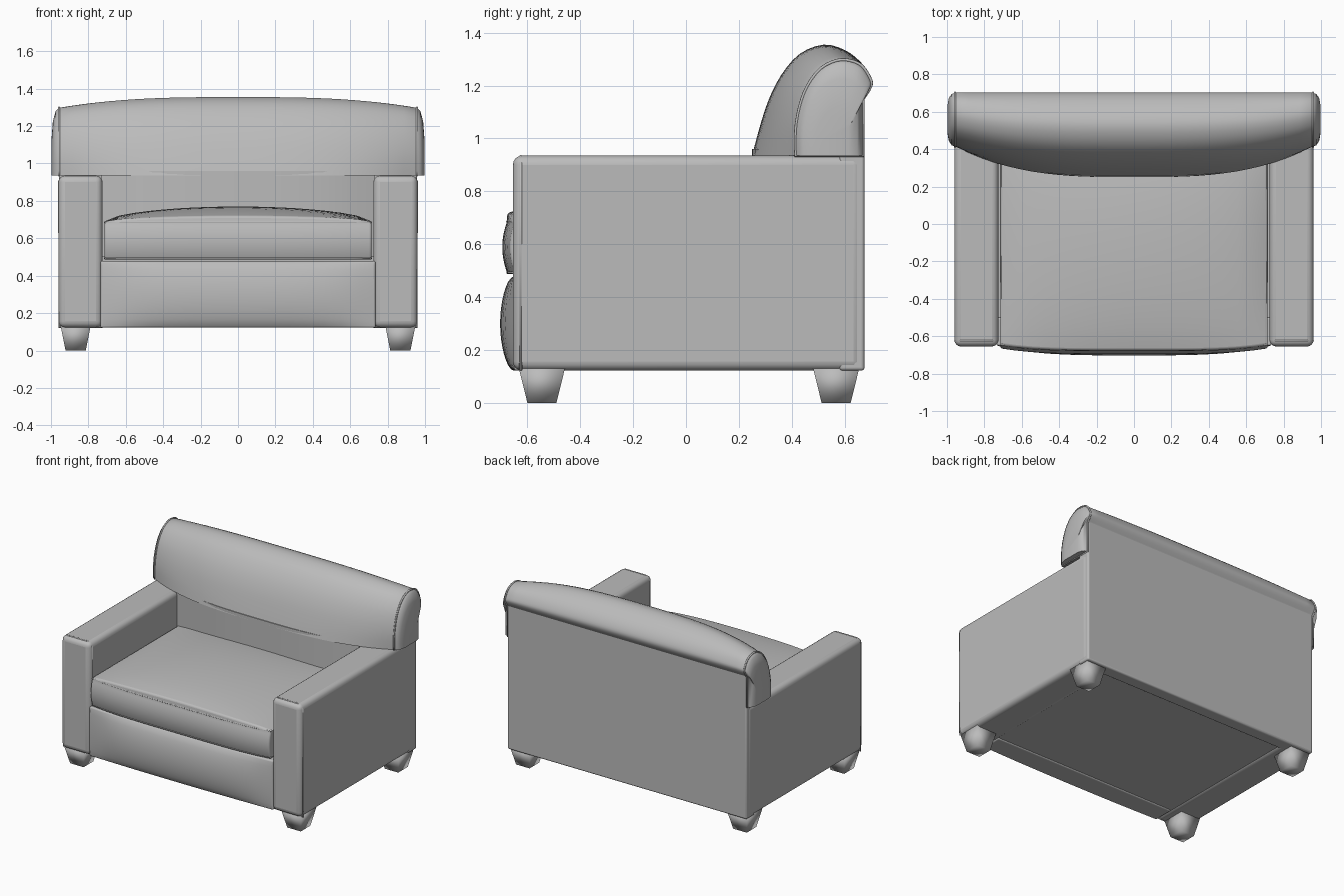
import bpy, bmesh, math
from mathutils import Vector

old = bpy.data.objects.get("Cube")
if old:
    bpy.data.objects.remove(old)

fabric = bpy.data.materials.new("grey_fabric")
fabric.use_nodes = True
GREY = (0.5, 0.5, 0.5, 1)
fabric.diffuse_color = GREY
fabric.node_tree.nodes["Principled BSDF"].inputs["Base Color"].default_value = GREY


def finish(bm, name, bevel=0.0, angle=40):
    bmesh.ops.recalc_face_normals(bm, faces=bm.faces)
    mesh = bpy.data.meshes.new(name)
    bm.to_mesh(mesh)
    bm.free()
    ob = bpy.data.objects.new(name, mesh)
    bpy.context.collection.objects.link(ob)
    mesh.materials.append(fabric)
    bpy.ops.object.select_all(action="DESELECT")
    ob.select_set(True)
    bpy.context.view_layer.objects.active = ob
    bpy.ops.object.shade_smooth_by_angle(angle=math.radians(angle))
    if bevel:
        mod = ob.modifiers.new("soft_edges", "BEVEL")
        mod.width = bevel
        mod.segments = 4
        mod.limit_method = "ANGLE"
        mod.angle_limit = math.radians(50)
    return ob


def box(name, lo, hi, bevel=0.0, cuts=0, warp=None, angle=40):
    """Box between two corners; warp receives the vertex and its -1..1 position."""
    bm = bmesh.new()
    bmesh.ops.create_cube(bm, size=2)
    if cuts:
        bmesh.ops.subdivide_edges(bm, edges=bm.edges[:], cuts=cuts, use_grid_fill=True)
    lo, hi = Vector(lo), Vector(hi)
    for v in bm.verts:
        u = v.co.copy()
        v.co = Vector((l + (h - l) * (c + 1) / 2 for l, h, c in zip(lo, hi, u)))
        if warp:
            warp(v.co, u)
    return finish(bm, name, bevel, angle)


def piping(name, points, radius=0.006):
    """Thin closed cord following a seam."""
    cu = bpy.data.curves.new(name, "CURVE")
    cu.dimensions = "3D"
    cu.bevel_depth = radius
    cu.bevel_resolution = 2
    sp = cu.splines.new("POLY")
    sp.points.add(len(points) - 1)
    for p, co in zip(sp.points, points):
        p.co = (*co, 1)
    sp.use_cyclic_u = True
    cu.materials.append(fabric)
    ob = bpy.data.objects.new(name, cu)
    bpy.context.collection.objects.link(ob)


def bulge(a):
    return max(0.0, 1 - a * a)


# Base, back panel
box("base", (-0.94, -0.62, 0.13), (0.94, 0.65, 0.47))
box("back_panel", (-0.957, 0.58, 0.122), (0.957, 0.675, 1.17), 0.012)


# Front apron, swelling forward
def apron_warp(co, u):
    if u.y < 0:
        co.y -= 0.045 * bulge(u.z) ** 0.7 * (1 - abs(u.x) ** 4) + 0.008 * bulge(u.x)


box("front_apron", (-0.735, -0.65, 0.122), (0.735, -0.5, 0.478), 0.02, 15, apron_warp)


# Seat cushion, crowned on top with a bowed front
def bow(x):
    return 0.03 * (1 - abs(x) ** 4)


def seat_warp(co, u):
    if u.z > 0.99:
        co.z += 0.08 * (bulge(u.x) * bulge(max(-1, u.y * 0.9))) ** 0.6
    if u.y < 0:
        co.y -= -u.y * bow(u.x)
    if u.y < -0.99:
        co.y -= 0.02 * bulge(u.z)


box("seat_cushion", (-0.715, -0.645, 0.488), (0.715, 0.4, 0.69), 0.012, 17, seat_warp)
xs = [-1 + i / 8 for i in range(17)]
for label, z in (("upper", 0.685), ("lower", 0.493)):
    front = [(0.71 * x, -0.644 - bow(x), z) for x in xs]
    piping(f"seat_piping_{label}", front + [(0.712, 0.35, z), (-0.712, 0.35, z)])


# Lower back cushion between the arms
def lower_warp(co, u):
    if u.y < 0:
        co.y += -u.y * 0.2 * abs(co.x / 0.95) ** 3


box("lower_back", (-0.73, 0.25, 0.5), (0.73, 0.62, 0.96), 0, 15, lower_warp)

# Upper back roll: middle and end profiles blended across the width
MIDDLE = [(0.25, 0.935), (0.275, 1.03), (0.31, 1.14), (0.36, 1.24), (0.43, 1.32),
          (0.52, 1.355), (0.6, 1.335), (0.66, 1.29), (0.695, 1.24), (0.7, 1.2),
          (0.67, 1.15), (0.67, 0.935)]
END = [(0.415, 0.935), (0.415, 1.03), (0.43, 1.12), (0.46, 1.2), (0.51, 1.265),
       (0.57, 1.295), (0.62, 1.295), (0.665, 1.275), (0.695, 1.23), (0.7, 1.2),
       (0.67, 1.15), (0.67, 0.935)]


def smooth_profile(pts, steps=3):
    """Catmull-Rom through the rounded part, straight along the back."""
    out = []
    for i in range(len(pts) - 2):
        a, b, c, d = (Vector(pts[min(max(j, 0), len(pts) - 2)]) for j in (i - 1, i, i + 1, i + 2))
        for k in range(steps):
            t = k / steps
            out.append(b + (c - a) * t / 2 + (a - 2.5 * b + 2 * c - d / 2) * t * t
                       + (1.5 * (b - c) + (d - a) / 2) * t ** 3)
    return out + [Vector(p) for p in pts[-2:]]


middle, end = smooth_profile(MIDDLE), smooth_profile(END)


def section(x, scale=1.0):
    t = min(1, abs(x) / 0.955) ** 3
    ring = []
    for m, e in zip(middle, end):
        p = m.lerp(e, t)
        ring.append((x, 0.56 + (p.x - 0.56) * scale, 0.935 + (p.y - 0.935) * scale))
    return ring


half = [(0.955 * i / 14, 1) for i in range(15)] + [(0.975, 0.95), (0.99, 0.8), (0.998, 0.5)]
stations = [(-x, s) for x, s in reversed(half[1:])] + half
bm = bmesh.new()
rings = [[bm.verts.new(co) for co in section(x, s)] for x, s in stations]
n = len(middle)
for r, q in zip(rings, rings[1:]):
    for i in range(n):
        bm.faces.new((r[i], r[(i + 1) % n], q[(i + 1) % n], q[i]))
bm.faces.new(rings[0])
bm.faces.new(rings[-1])
finish(bm, "upper_back_roll")

for side, s in (("right", -1), ("left", 1)):
    # Arm with a soft top and corded front edge
    x0, x1 = sorted((s * 0.725, s * 0.96))
    box(f"{side}_arm", (x0, -0.655, 0.122), (x1, 0.668, 0.935), 0.035)
    a, b = x0 + 0.004, x1 - 0.004
    piping(f"{side}_arm_piping", [(a, -0.625, 0.126), (a, -0.625, 0.905), (a + 0.03, -0.625, 0.932),
                                  (b - 0.03, -0.625, 0.932), (b, -0.625, 0.905), (b, -0.625, 0.126)])
    # Corded seam around the end of the roll
    piping(f"{side}_roll_piping", section(s * 0.957))

    # Tapered square feet
    def taper(co, u):
        if u.z < 0:
            co.x -= u.x * 0.026
            co.y -= u.y * 0.032

    for place, y in (("front", -0.545), ("back", 0.568)):
        box(f"{side}_{place}_foot", (s * 0.868 - 0.08, y - 0.087, 0), (s * 0.868 + 0.08, y + 0.087, 0.13),
            0, 0, taper, 180)
